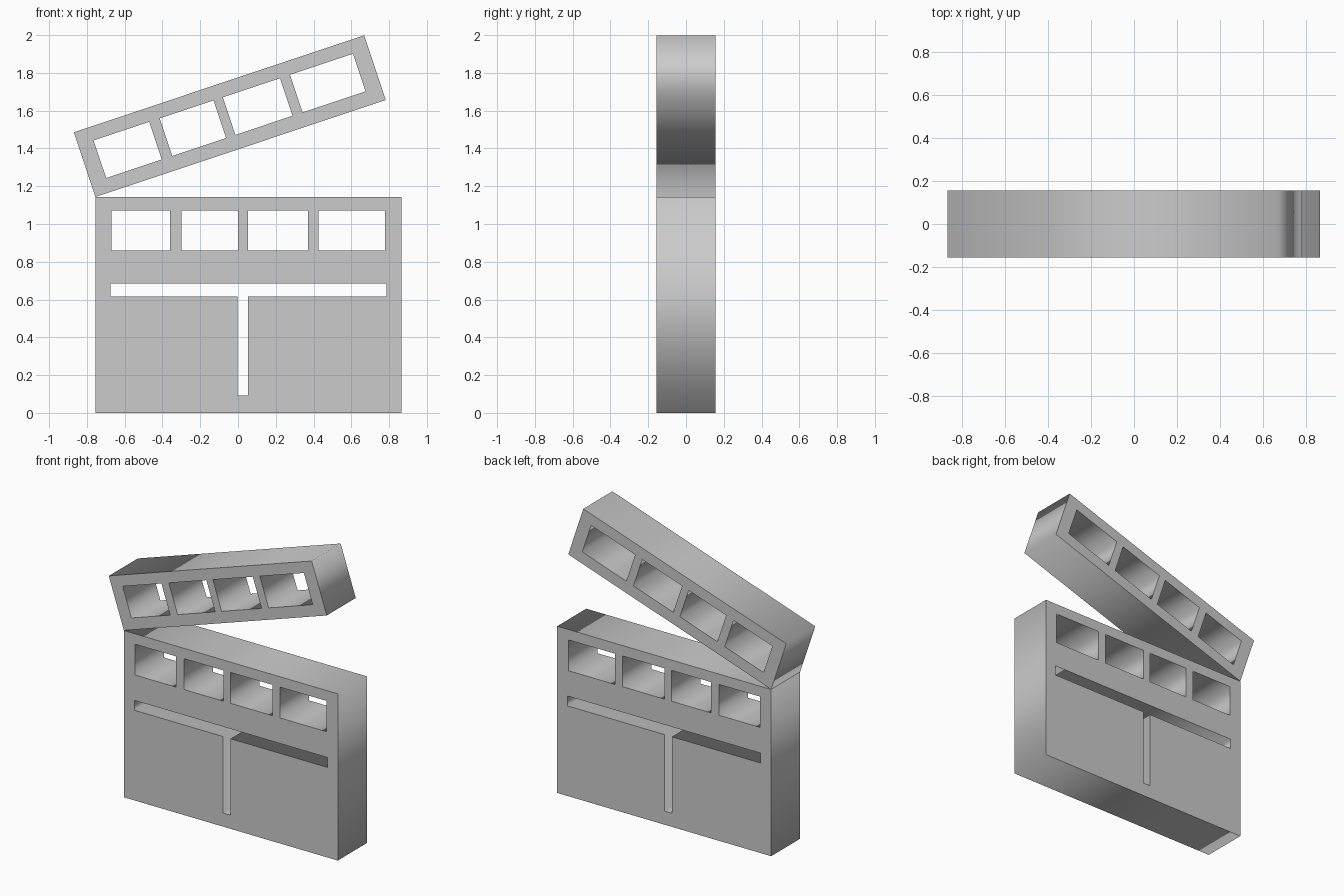
import bpy
from math import radians

if "Cube" in bpy.data.objects:
    bpy.data.objects.remove(bpy.data.objects["Cube"])

WIDTH, HALF_DEPTH = 1.621, 0.157
WINDOWS = [(0.086, 0.396), (0.455, 0.755), (0.807, 1.126), (1.182, 1.534)]


def rect(x0, x1, z0, z1):
    return [(x0, z0), (x1, z0), (x1, z1), (x0, z1)]


def plate(name, loops, location, tilt=0):
    """Upright slab: first loop is the outline, the rest are through-holes."""
    curve = bpy.data.curves.new(name, 'CURVE')
    curve.dimensions = '2D'
    curve.fill_mode = 'BOTH'
    curve.extrude = HALF_DEPTH
    for loop in loops:
        spline = curve.splines.new('POLY')
        spline.points.add(len(loop) - 1)
        for point, (x, z) in zip(spline.points, loop):
            point.co = (x, z, 0, 1)
        spline.use_cyclic_u = True
    obj = bpy.data.objects.new(name, curve)
    bpy.context.collection.objects.link(obj)
    obj.location = location
    obj.rotation_euler = (radians(90), radians(-tilt), 0)
    bpy.ops.object.select_all(action='DESELECT')
    obj.select_set(True)
    bpy.context.view_layer.objects.active = obj
    bpy.ops.object.convert(target='MESH')
    return obj


# Board with a row of windows and a T-shaped slot
t_slot = [(0.08, 0.617), (0.752, 0.617), (0.752, 0.093), (0.808, 0.093),
          (0.808, 0.617), (1.542, 0.617), (1.542, 0.685), (0.08, 0.685)]
plate("board", [rect(0, WIDTH, 0, 1.142)]
      + [rect(a, b, 0.86, 1.071) for a, b in WINDOWS] + [t_slot],
      (-0.755, 0, 0))

# Raised clap bar, hinged on the board's top left corner
plate("clap_bar", [rect(0, WIDTH, 0, 0.361)]
      + [rect(a, b, 0.077, 0.287) for a, b in WINDOWS],
      (-0.755, 0, 1.143), tilt=18.47)
